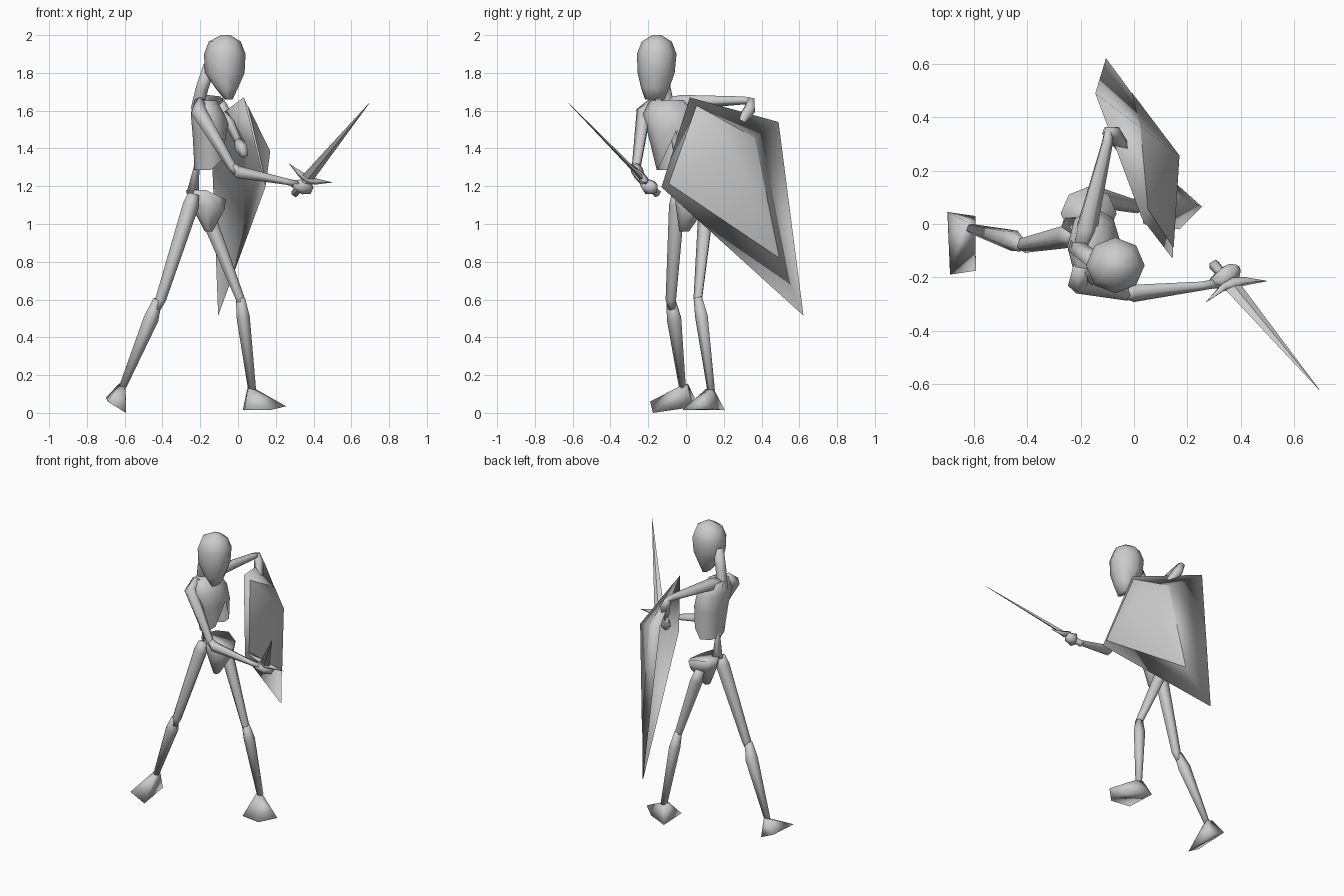
import bpy, bmesh
from math import sin, cos, pi
from mathutils import Vector as V


def finish(name, bm, smooth=True):
    """Turn a bmesh into an object, smooth-shaded by default."""
    bmesh.ops.remove_doubles(bm, verts=bm.verts, dist=0.0005)
    bmesh.ops.recalc_face_normals(bm, faces=bm.faces)
    me = bpy.data.meshes.new(name)
    bm.to_mesh(me)
    bm.free()
    if smooth:
        me.shade_smooth()
    ob = bpy.data.objects.new(name, me)
    bpy.context.collection.objects.link(ob)
    return ob


def loft(name, rings, cap_start=True, cap_end=True, smooth=True):
    """Skin a list of equal-sized point rings."""
    bm = bmesh.new()
    rows = [[bm.verts.new(p) for p in r] for r in rings]
    n = len(rows[0])
    for a, b in zip(rows, rows[1:]):
        for i in range(n):
            j = (i + 1) % n
            bm.faces.new((a[i], a[j], b[j], b[i]))
    if cap_start:
        bm.faces.new(rows[0])
    if cap_end:
        bm.faces.new(rows[-1])
    return finish(name, bm, smooth)


def bone(name, stations, sides=5, up=(0.3, 0.9, 0.1)):
    """Tapered tube through (x, y, z, radius) stations."""
    pts = [V(s[:3]) for s in stations]
    rings = []
    for k, s in enumerate(stations):
        t = (pts[min(k + 1, len(pts) - 1)] - pts[max(k - 1, 0)]).normalized()
        u = t.cross(V(up)).normalized()
        w = t.cross(u)
        rings.append([pts[k] + s[3] * (cos(2 * pi * i / sides) * u + sin(2 * pi * i / sides) * w)
                      for i in range(sides)])
    return loft(name, rings)


def oval(cx, cy, z, rx, ry, n=8, front_lift=0.0, lift_power=4):
    """Horizontal ring; front_lift raises the +x side to make a notch."""
    return [V((cx + rx * cos(2 * pi * i / n), cy + ry * sin(2 * pi * i / n),
               z + front_lift * max(0, cos(2 * pi * i / n)) ** lift_power)) for i in range(n)]


def hull(name, points):
    bm = bmesh.new()
    for p in points:
        bm.verts.new(p)
    bmesh.ops.convex_hull(bm, input=bm.verts)
    return finish(name, bm)


# Skull, tapering to a narrow jaw
loft("skull", [oval(*r) for r in [
    (-0.065, -0.155, 2.0, 0.025, 0.025), (-0.07, -0.155, 1.965, 0.085, 0.08),
    (-0.07, -0.155, 1.9, 0.11, 0.105), (-0.07, -0.158, 1.8, 0.105, 0.098),
    (-0.06, -0.163, 1.72, 0.06, 0.075), (-0.05, -0.165, 1.66, 0.022, 0.052)]])

# Neck and backbone
bone("spine", [(-0.15, -0.14, 1.84, 0.035), (-0.19, -0.11, 1.72, 0.035), (-0.215, -0.09, 1.62, 0.035),
               (-0.2, -0.06, 1.45, 0.02), (-0.215, -0.04, 1.33, 0.012), (-0.24, 0.0, 1.16, 0.035)])

# Open ribcage with an arch cut in its front
loft("ribcage", [
    oval(-0.175, -0.09, 1.655, 0.06, 0.1), oval(-0.16, -0.085, 1.58, 0.09, 0.145),
    oval(-0.145, -0.07, 1.47, 0.095, 0.13, 8, 0.06),
    oval(-0.145, -0.05, 1.285, 0.085, 0.105, 8, 0.21)], True, False)

# Pelvis
loft("pelvis", [
    oval(-0.17, 0.04, 1.18, 0.105, 0.1, 8, -0.05, 1),
    oval(-0.16, 0.03, 1.1, 0.09, 0.085, 8, -0.02, 1),
    oval(-0.155, -0.01, 0.96, 0.02, 0.025)])

# Legs: thigh and shin
bone("rear_thigh", [(-0.235, -0.045, 1.16, 0.03), (-0.25, -0.045, 1.1, 0.045),
                    (-0.41, -0.078, 0.6, 0.03), (-0.43, -0.075, 0.55, 0.02)])
bone("rear_shin", [(-0.425, -0.078, 0.6, 0.025), (-0.46, -0.06, 0.5, 0.042), (-0.61, -0.018, 0.14, 0.02)])
bone("front_thigh", [(-0.175, 0.1, 1.1, 0.03), (-0.155, 0.105, 1.03, 0.042),
                     (0.01, 0.065, 0.61, 0.025), (0.02, 0.07, 0.55, 0.02)])
bone("front_shin", [(0.013, 0.065, 0.61, 0.025), (0.027, 0.085, 0.51, 0.037), (0.075, 0.135, 0.12, 0.022)])

# Wedge feet
hull("rear_foot", [(-0.69, -0.19, 0.06), (-0.593, -0.175, 0.0), (-0.7, 0.045, 0.08), (-0.595, 0.03, 0.03),
                   (-0.63, 0.01, 0.155), (-0.595, 0.0, 0.15), (-0.6, -0.035, 0.14)])
hull("front_foot", [(0.025, 0.205, 0.015), (0.035, 0.0, 0.015), (0.255, 0.065, 0.035), (0.17, -0.02, 0.015),
                    (0.165, 0.145, 0.02), (0.05, 0.145, 0.13), (0.06, 0.11, 0.13), (0.095, 0.135, 0.125)])

# Sword arm
bone("sword_upper_arm", [(-0.2, -0.16, 1.65, 0.03), (-0.21, -0.22, 1.6, 0.042),
                         (-0.03, -0.262, 1.3, 0.025), (-0.005, -0.265, 1.27, 0.02)])
bone("sword_forearm", [(-0.03, -0.262, 1.31, 0.02), (-0.005, -0.258, 1.275, 0.035),
                       (0.25, -0.232, 1.225, 0.018), (0.32, -0.22, 1.21, 0.018)])
bone("sword_hand", [(0.29, -0.225, 1.21, 0.02), (0.34, -0.2, 1.2, 0.045),
                    (0.375, -0.175, 1.19, 0.035), (0.39, -0.165, 1.2, 0.015)])

# Shield arm
bone("shield_upper_arm", [(-0.205, -0.1, 1.64, 0.03), (-0.18, -0.02, 1.645, 0.042),
                          (-0.1, 0.31, 1.655, 0.022), (-0.095, 0.355, 1.65, 0.018)], 5, (0.1, 0, 1))
bone("shield_forearm", [(-0.1, 0.345, 1.66, 0.022), (-0.08, 0.34, 1.61, 0.033),
                        (0.01, 0.21, 1.42, 0.02)])
bone("shield_hand", [(0.0, 0.22, 1.44, 0.022), (0.02, 0.19, 1.4, 0.035), (0.035, 0.17, 1.36, 0.02)])

# Sword: blade, grip and swept guard
base, tip = V((0.37, -0.235, 1.245)), V((0.695, -0.622, 1.64))
side = V((0.225, 0.08, -0.1)).normalized()
axis = (tip - base).normalized()
thin = axis.cross(side).normalized()


def diamond(p, w, t):
    return [p + side * w, p + thin * t, p - side * w, p - thin * t]


loft("sword_blade", [diamond(base, 0.033, 0.012), diamond(tip, 0.001, 0.001)], smooth=False)
pommel = base - axis * 0.14
bone("sword_grip", [(*pommel, 0.022), (*base, 0.016)])
bone("sword_guard", [(0.27, -0.293, 1.32, 0.001), (0.335, -0.237, 1.26, 0.017), (0.37, -0.225, 1.235, 0.025),
                     (0.41, -0.215, 1.225, 0.017), (0.497, -0.214, 1.22, 0.001)], 4)

# Shield: a closed thin shell, front and back pyramids sharing one smooth rim
peak = V((0.165, 0.255, 1.385))
out = V((0.92, 0.38, 0.09))
corners = [V(c) for c in [(0.03, 0.02, 1.67), (-0.145, 0.49, 1.54), (-0.105, 0.622, 0.515), (0.145, -0.13, 1.195)]]


def pyramid(name, fractions, lift, rim_lift, thickness):
    bm = bmesh.new()
    ring = [bm.verts.new(peak.lerp(c, f) + out * rim_lift) for c, f in zip(corners, fractions)]
    for depth in ((0, thickness) if thickness else (0,)):
        top = bm.verts.new(peak + out * (lift - depth))
        for i in range(4):
            bm.faces.new((top, ring[i], ring[(i + 1) % 4]))
    finish(name, bm)


pyramid("shield_body", (1, 1, 1, 1), 0, 0, 0.02)
pyramid("shield_panel", (0.85, 0.46, 0.65, 0.9), 0.006, 0.002, 0)
